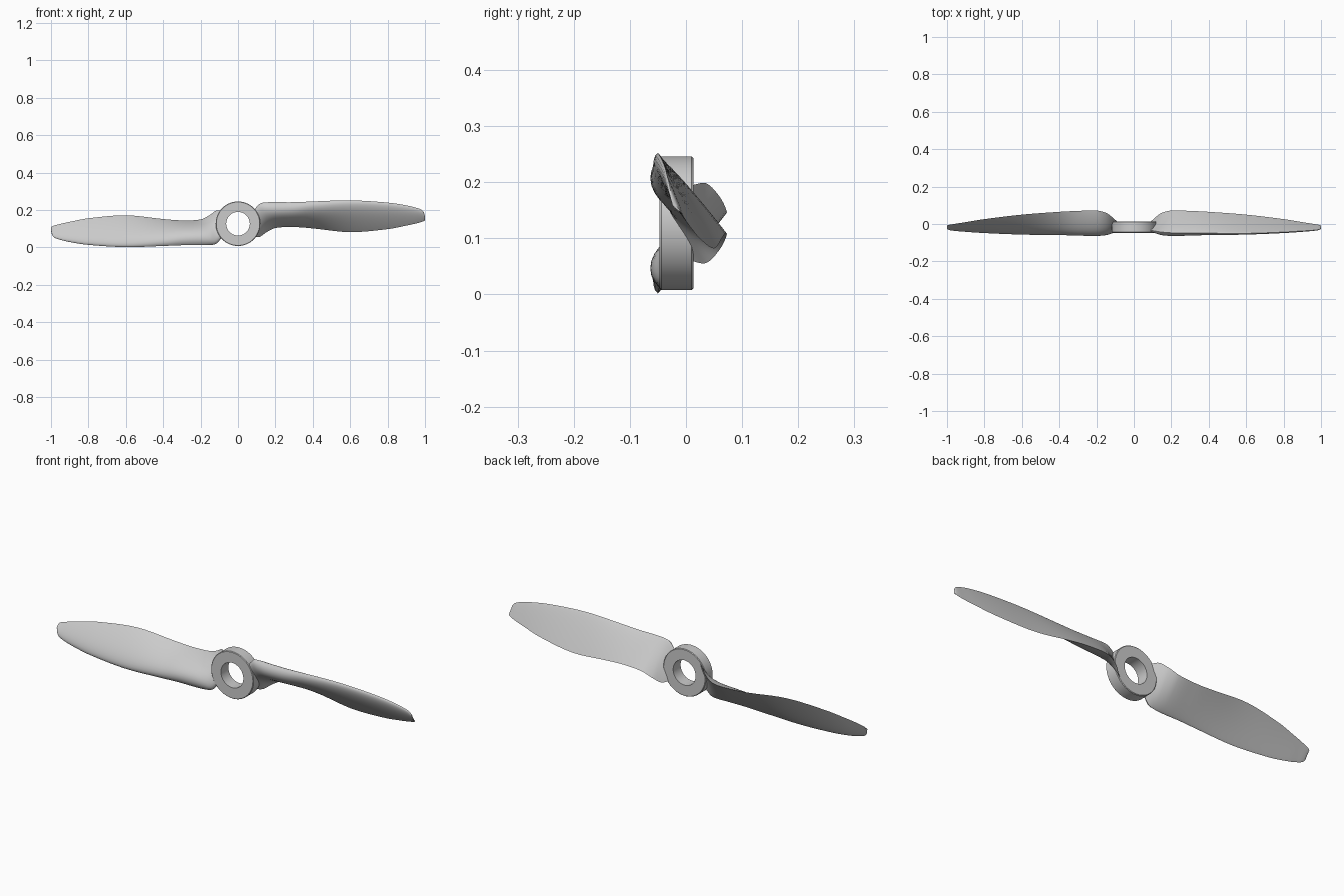
import bpy, bmesh, math
from mathutils import Vector

if "Cube" in bpy.data.objects:
    bpy.data.objects.remove(bpy.data.objects["Cube"])

CZ = 0.127  # shaft axis height


def finish(bm, name, angle):
    bmesh.ops.recalc_face_normals(bm, faces=bm.faces)
    me = bpy.data.meshes.new(name)
    bm.to_mesh(me)
    bm.free()
    ob = bpy.data.objects.new(name, me)
    bpy.context.collection.objects.link(ob)
    ob.location.z = CZ
    bpy.ops.object.select_all(action='DESELECT')
    ob.select_set(True)
    bpy.context.view_layer.objects.active = ob
    bpy.ops.object.shade_smooth_by_angle(angle=math.radians(angle))
    return ob


def bridge(bm, a, b):
    n = len(a)
    for i in range(n):
        j = (i + 1) % n
        bm.faces.new((a[i], a[j], b[j], b[i]))


# Hub ring: rectangular profile with softened outer rims, turned about y
bm = bmesh.new()
profile = [(0.063, -0.047), (0.116, -0.047), (0.119, -0.044),
           (0.119, 0.010), (0.116, 0.013), (0.063, 0.013)]
N = 72
rings = [[bm.verts.new((r * math.cos(2 * math.pi * k / N), y,
                        r * math.sin(2 * math.pi * k / N))) for k in range(N)]
         for r, y in profile]
for k in range(len(rings)):
    bridge(bm, rings[k], rings[(k + 1) % len(rings)])
finish(bm, "hub_ring", 30)

# Blade stations: x, leading edge y z, trailing edge y z, thickness
stations = [
    (0.085, -0.032, 0.200, 0.008, 0.060, 0.015),
    (0.115, -0.038, 0.233, 0.036, 0.056, 0.026),
    (0.150, -0.043, 0.241, 0.060, 0.080, 0.041),
    (0.200, -0.047, 0.242, 0.072, 0.104, 0.048),
    (0.300, -0.048, 0.242, 0.070, 0.109, 0.044),
    (0.400, -0.049, 0.246, 0.065, 0.102, 0.034),
    (0.600, -0.050, 0.252, 0.050, 0.082, 0.023),
    (0.800, -0.043, 0.240, 0.026, 0.098, 0.017),
    (0.900, -0.037, 0.225, 0.010, 0.117, 0.013),
    (0.950, -0.034, 0.213, 0.002, 0.128, 0.010),
    (0.980, -0.031, 0.202, -0.003, 0.136, 0.008),
    (0.994, -0.028, 0.187, -0.006, 0.141, 0.006),
    (1.000, -0.024, 0.165, -0.008, 0.146, 0.004),
]


def smooth_stations(st, steps):
    """Hermite interpolation through the stations along x."""
    def slope(i, c):
        a, b = st[max(i - 1, 0)], st[min(i + 1, len(st) - 1)]
        return (b[c] - a[c]) / (b[0] - a[0])
    out = []
    for i in range(len(st) - 1):
        p, q = st[i], st[i + 1]
        h = q[0] - p[0]
        for s in range(steps):
            t = s / steps
            row = [p[0] + h * t]
            for c in range(1, 6):
                row.append((2*t**3 - 3*t*t + 1) * p[c] + (t**3 - 2*t*t + t) * h * slope(i, c)
                           + (3*t*t - 2*t**3) * q[c] + (t**3 - t*t) * h * slope(i + 1, c))
            out.append(row)
    out.append(list(st[-1]))
    return out


def foil(t):
    return 10 * (0.2969 * math.sqrt(t) - 0.126 * t - 0.3516 * t**2 + 0.2843 * t**3 - 0.1036 * t**4)


def section(bm, x, ly, lz, ty, tz, th):
    """Airfoil loop: full curve on the front, nearly flat back."""
    le, te = Vector((0, ly, lz - CZ)), Vector((0, ty, tz - CZ))
    d = te - le
    n = Vector((0, d.z, -d.y)).normalized()
    M = 16
    ts = [(1 - math.cos(math.pi * k / M)) / 2 for k in range(M + 1)]
    pts = [le + d * t + n * th * foil(t) for t in ts]
    pts += [le + d * t - n * th * 0.12 * foil(t) for t in ts[-1:0:-1]]
    return [bm.verts.new((x, p.y, p.z)) for p in pts]


def blade(name, turn):
    bm = bmesh.new()
    loops = [section(bm, *row) for row in smooth_stations(stations, 5)]
    for a, b in zip(loops, loops[1:]):
        bridge(bm, a, b)
    bm.faces.new(loops[0])
    bm.faces.new(loops[-1])
    ob = finish(bm, name, 45)
    ob.rotation_euler.y = turn


# Two identical blades half a turn apart
blade("blade_right", 0)
blade("blade_left", math.pi)
